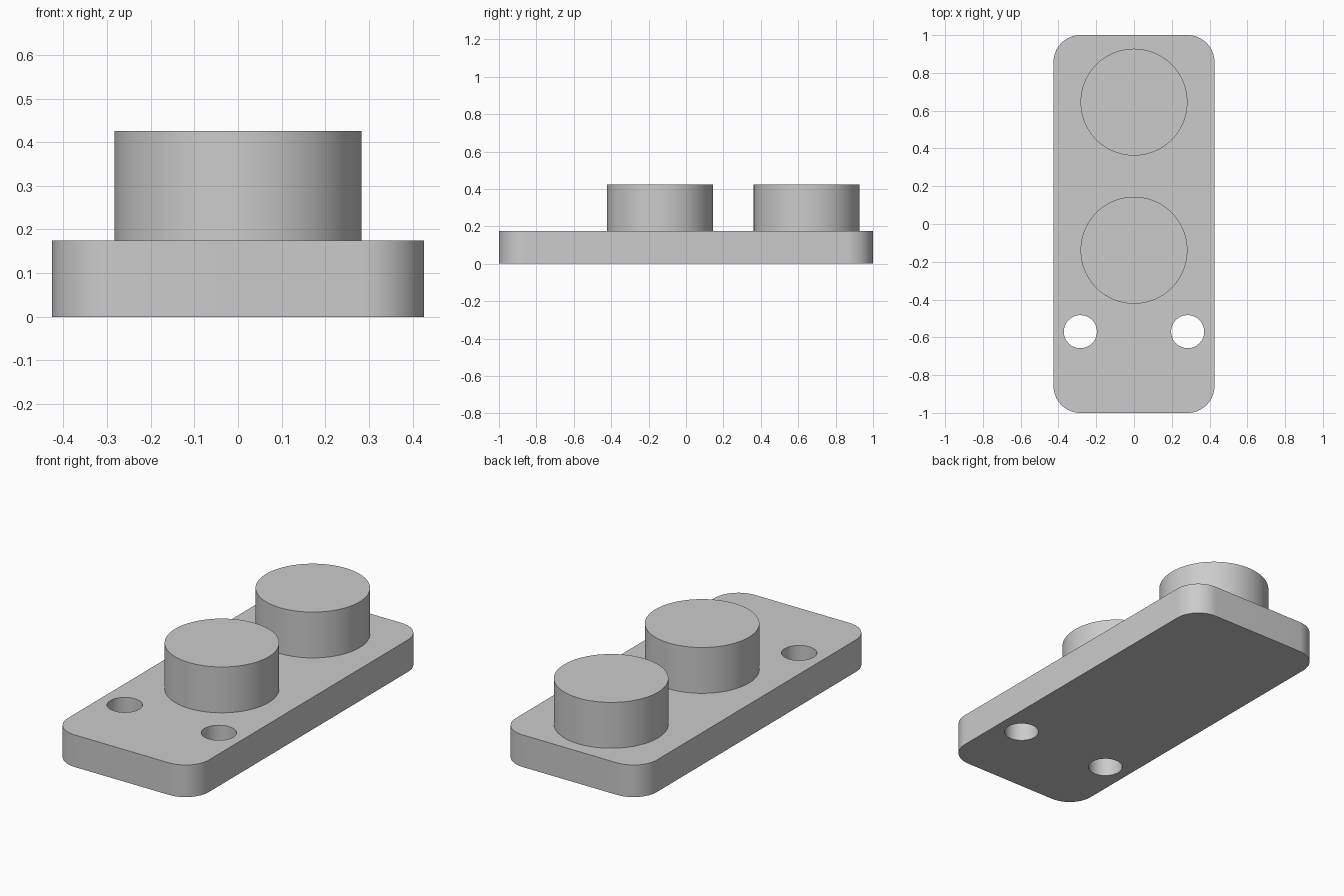
import bpy
import bmesh
from math import radians

PLATE_X, PLATE_Y, PLATE_H = 0.852, 2.0, 0.175
TOP_Z = 0.425
CORNER_R = 0.142
POST_R, POST_YS = 0.283, (-0.139, 0.645)
HOLE_R, HOLE_X, HOLE_Y = 0.0875, 0.284, -0.57

default = bpy.data.objects.get("Cube")
if default:
    bpy.data.objects.remove(default, do_unlink=True)

grey = bpy.data.materials.new("plain grey")
grey.use_nodes = True
colour = (0.6, 0.6, 0.6, 1)
grey.diffuse_color = colour
grey.node_tree.nodes["Principled BSDF"].inputs["Base Color"].default_value = colour


def cylinder(name, x, y, z0, z1, radius):
    bpy.ops.mesh.primitive_cylinder_add(
        vertices=96, radius=radius, depth=z1 - z0, location=(x, y, (z0 + z1) / 2))
    obj = bpy.context.object
    obj.name = name
    obj.data.materials.append(grey)
    return obj


def smooth(obj):
    bpy.ops.object.select_all(action="DESELECT")
    obj.select_set(True)
    bpy.context.view_layer.objects.active = obj
    bpy.ops.object.shade_smooth_by_angle(angle=radians(30))


# Base plate with rounded vertical corners
bpy.ops.mesh.primitive_cube_add(size=1, location=(0, 0, PLATE_H / 2))
plate = bpy.context.object
plate.name = "base_plate"
plate.data.materials.append(grey)
bm = bmesh.new()
bm.from_mesh(plate.data)
bmesh.ops.scale(bm, vec=(PLATE_X, PLATE_Y, PLATE_H), verts=bm.verts)
upright = [e for e in bm.edges
           if abs(e.verts[0].co.z - e.verts[1].co.z) > PLATE_H / 2]
bmesh.ops.bevel(bm, geom=upright, offset=CORNER_R, offset_type="OFFSET",
                segments=16, profile=0.5, affect="EDGES")
bm.to_mesh(plate.data)
bm.free()

# Two through holes near the front
for side in (-1, 1):
    cutter = cylinder("hole_cutter", side * HOLE_X, HOLE_Y, -0.1, PLATE_H + 0.1, HOLE_R)
    cutter.hide_render = True
    mod = plate.modifiers.new("hole", "BOOLEAN")
    mod.operation = "DIFFERENCE"
    mod.solver = "EXACT"
    mod.object = cutter
    bpy.context.view_layer.objects.active = plate
    bpy.ops.object.modifier_apply(modifier=mod.name)
    bpy.data.objects.remove(cutter, do_unlink=True)
smooth(plate)

# Two round posts on the plate
for name, y in zip(("front_post", "back_post"), POST_YS):
    smooth(cylinder(name, 0, y, PLATE_H, TOP_Z, POST_R))
